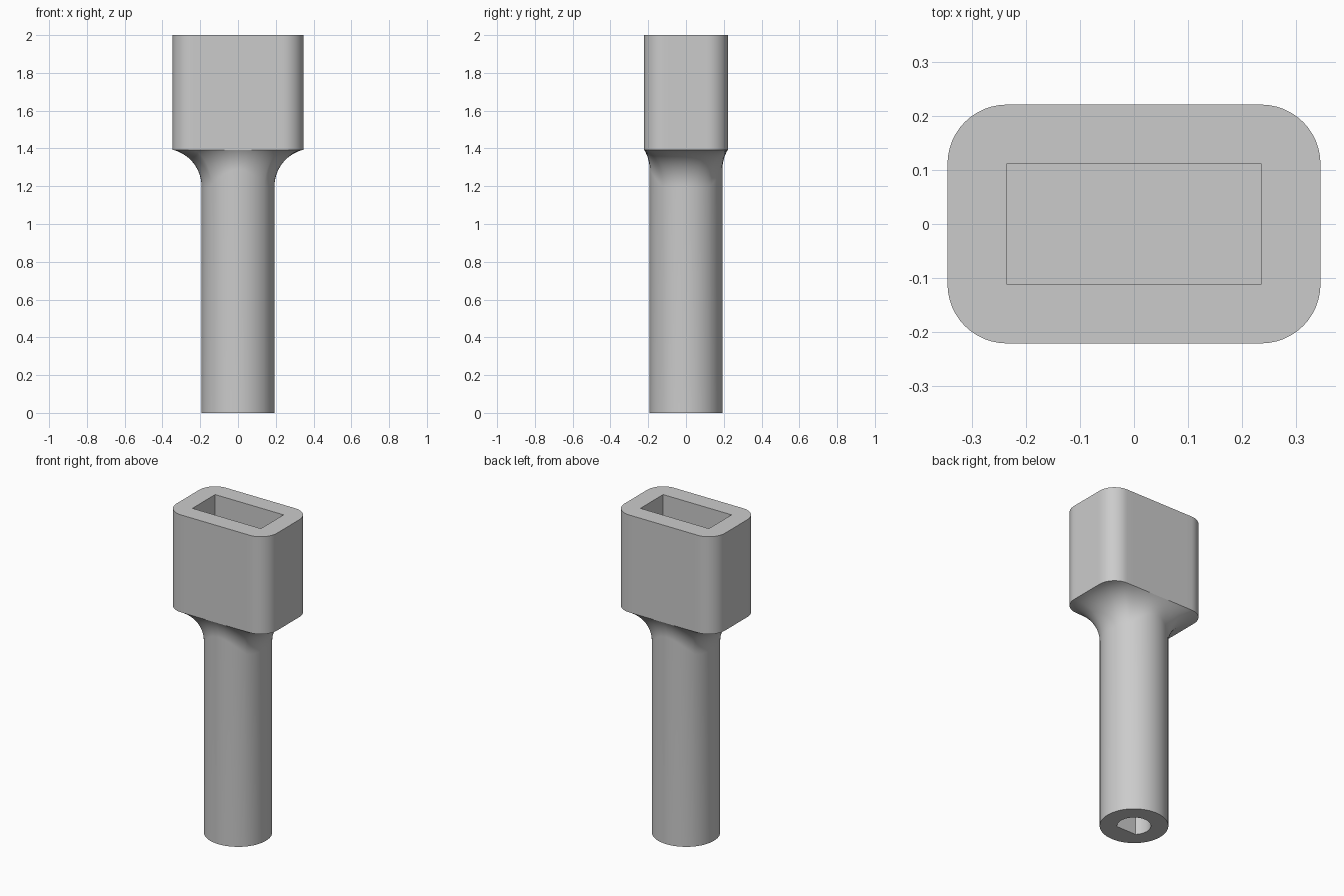
import bpy
import bmesh
from math import sin, cos, acos, atan2, asin, pi, hypot

if "Cube" in bpy.data.objects:
    bpy.data.objects.remove(bpy.data.objects["Cube"], do_unlink=True)

HALF_X, HALF_Y, CORNER = 0.346, 0.2215, 0.11    # socket block outline
TOP, BLOCK_BASE = 2.0, 1.393
SHAFT_R, FILLET_R = 0.193, 0.2
POCKET_X, POCKET_Y, POCKET_FLOOR = 0.236, 0.112, 1.45
BORE_R, BORE_FLAT, BORE_TOP = 0.095, 0.067, 0.6


def rounded_outline(corner_steps=12, side_steps=10):
    """Counter-clockwise rounded rectangle with subdivided straight sides."""
    corners = []
    for i, (sx, sy) in enumerate(((1, 1), (-1, 1), (-1, -1), (1, -1))):
        cx, cy = sx * (HALF_X - CORNER), sy * (HALF_Y - CORNER)
        angles = [(i + k / corner_steps) * pi / 2 for k in range(corner_steps + 1)]
        corners.append([(cx + CORNER * cos(a), cy + CORNER * sin(a)) for a in angles])
    points = []
    for i, arc in enumerate(corners):
        points += arc
        (x0, y0), (x1, y1) = arc[-1], corners[(i + 1) % 4][0]
        for k in range(1, side_steps):
            t = k / side_steps
            points.append((x0 + (x1 - x0) * t, y0 + (y1 - y0) * t))
    return points


def add_ring(bm, coords):
    return [bm.verts.new(c) for c in coords]


def bridge(bm, lower, upper):
    n = len(lower)
    for i in range(n):
        j = (i + 1) % n
        bm.faces.new((lower[i], lower[j], upper[j], upper[i]))


def fill_between(bm, outer, inner):
    """Flat end face with a hole."""
    edges = [bm.edges.get((r[i], r[i - 1])) for r in (outer, inner) for i in range(len(r))]
    bmesh.ops.triangle_fill(bm, edges=edges, use_beauty=True)


def blind_hole(bm, outline, mouth_z, floor_z):
    mouth = add_ring(bm, [(x, y, mouth_z) for x, y in outline])
    floor = add_ring(bm, [(x, y, floor_z) for x, y in outline])
    bridge(bm, mouth, floor)
    bm.faces.new(floor)
    return mouth


bm = bmesh.new()
outline = rounded_outline()

# Round shaft flaring through a constant-radius fillet into the block
FILLET_STEPS = 14
rings = [add_ring(bm, [(SHAFT_R * cos(a), SHAFT_R * sin(a), 0)
                       for a in (atan2(y, x) for x, y in outline)])]
for k in range(FILLET_STEPS + 1):
    coords = []
    for x, y in outline:
        a, reach = atan2(y, x), hypot(x, y) - SHAFT_R
        end = acos(1 - reach / FILLET_R)
        t = end * k / FILLET_STEPS
        r = SHAFT_R + FILLET_R * (1 - cos(t))
        coords.append((r * cos(a), r * sin(a), BLOCK_BASE - FILLET_R * (sin(end) - sin(t))))
    rings.append(add_ring(bm, coords))

# Socket block walls
rings.append(add_ring(bm, [(x, y, TOP) for x, y in outline]))
for lower, upper in zip(rings, rings[1:]):
    bridge(bm, lower, upper)

# Rectangular pocket in the top
pocket = [(POCKET_X * sx, POCKET_Y * sy) for sx, sy in ((1, 1), (-1, 1), (-1, -1), (1, -1))]
fill_between(bm, rings[-1], blind_hole(bm, pocket, TOP, POCKET_FLOOR))

# D-shaped bore in the bottom, flat towards the front
start = -asin(BORE_FLAT / BORE_R)
sweep = pi - 2 * start
bore = [(BORE_R * cos(start + sweep * k / 40), BORE_R * sin(start + sweep * k / 40))
        for k in range(41)]
fill_between(bm, rings[0], blind_hole(bm, bore, 0, BORE_TOP))

bmesh.ops.recalc_face_normals(bm, faces=bm.faces)
mesh = bpy.data.meshes.new("socket_adapter")
bm.to_mesh(mesh)
bm.free()

# Plain grey material
grey = bpy.data.materials.new("plain_grey")
grey.use_nodes = True
colour = (0.6, 0.6, 0.6, 1)
grey.diffuse_color = colour
grey.node_tree.nodes["Principled BSDF"].inputs["Base Color"].default_value = colour
mesh.materials.append(grey)

adapter = bpy.data.objects.new("socket_adapter", mesh)
bpy.context.collection.objects.link(adapter)
bpy.ops.object.select_all(action='DESELECT')
adapter.select_set(True)
bpy.context.view_layer.objects.active = adapter
bpy.ops.object.shade_smooth_by_angle(angle=pi / 7.5)
